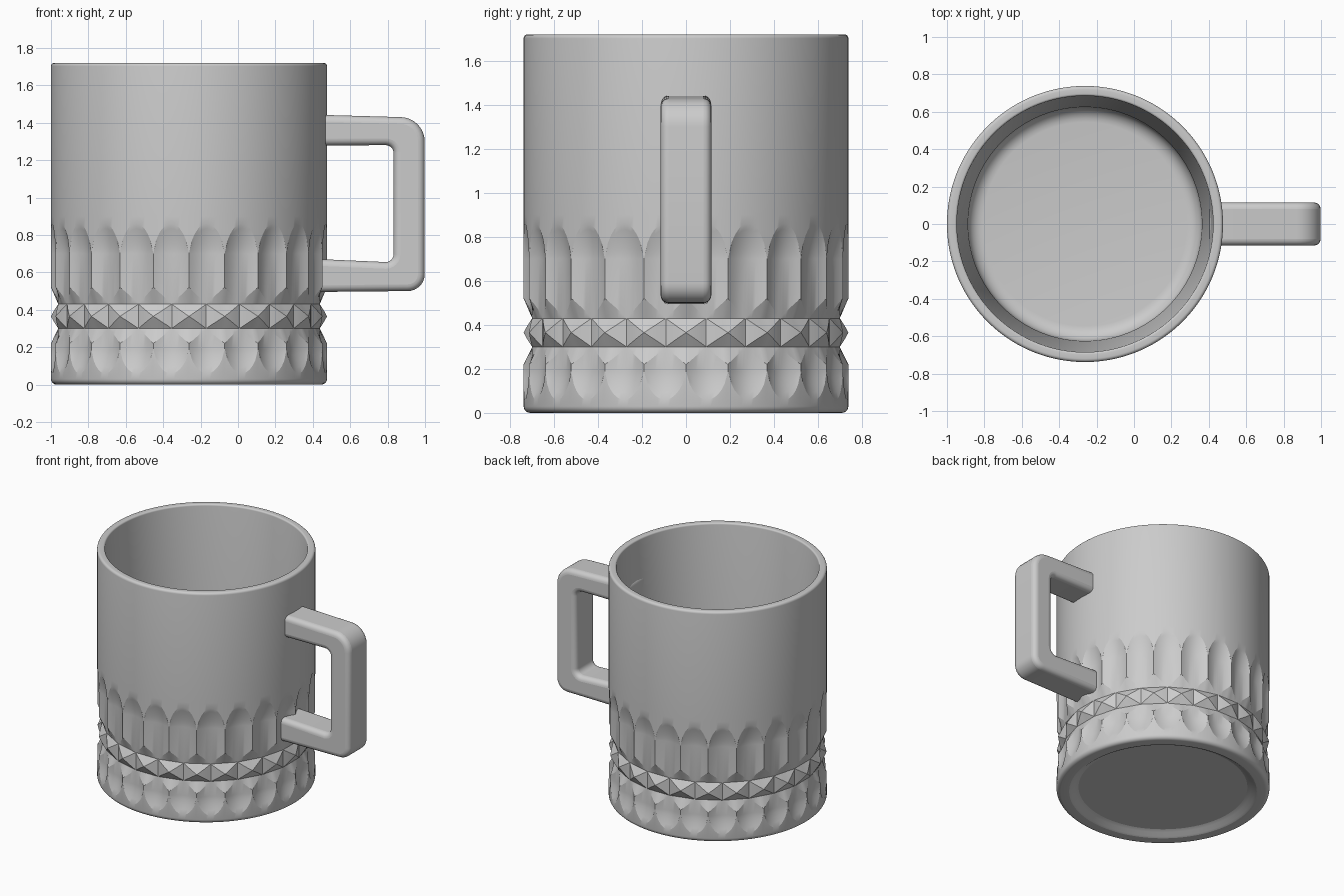
import bpy, bmesh
from math import sin, cos, pi, radians

if "Cube" in bpy.data.objects:
    bpy.data.objects.remove(bpy.data.objects["Cube"])

CX, R, RM = -0.262, 0.738, 0.705      # cup axis, outer radius, radius at flute middle
FLUTES, HALF = 24, 6                  # flutes around, columns per half flute
DEPTH = R - RM
STEP = pi / FLUTES


def arc(cr, cz, rad, a0, a1, n):
    """Points (r, z) along a circular arc, angles in degrees."""
    return [(cr + rad * cos(radians(a0 + (a1 - a0) * i / n)),
             cz + rad * sin(radians(a0 + (a1 - a0) * i / n))) for i in range(n + 1)]


def column(u):
    """Full (r, z) profile; u = 0 on the ridge between flutes, 1 in the flute middle."""
    s = 2 * u - u * u
    flute = R - DEPTH * s
    edge = R - DEPTH * u
    valley = RM * cos(STEP) / cos(u * STEP)

    # underside recess and rounded foot
    p = [(0, 0.035), (0.585, 0.035), (0.61, 0.025), (0.635, 0.006), (0.65, 0)]
    p += arc(R - 0.03, 0.03, 0.03, -90, 0, 5)

    # lower scallops
    for i in range(5):
        t = 1 - i / 4
        g = s * t ** 1.5
        p.append((R - DEPTH * (s - g), 0.19 - 0.13 * s ** 0.667 * t))

    # diamond band
    p += [(flute, 0.22 + 0.08 * u), (valley, 0.30),
          (edge, 0.365 - 0.065 * u), (edge, 0.365 + 0.065 * u),
          (valley, 0.43), (flute, 0.52 - 0.09 * u)]

    # upper flutes with arched tops
    for i in range(7):
        t = i / 6
        g = s * t ** 1.5
        p.append((R - DEPTH * (s - g), 0.70 + 0.16 * s ** 0.667 * t))

    # plain wall, rim, tapered inside and floor
    p += [(R, 0.9)]
    p += arc(R - 0.018, 1.702, 0.018, 0, 90, 5)
    p += arc(0.697, 1.708, 0.012, 90, 180, 5)
    p += [(0.625, 0.27)]
    p += arc(0.545, 0.23, 0.08, 0, -90, 6)
    p += [(0, 0.15)]
    return p


def finish(obj, angle):
    bpy.ops.object.select_all(action='DESELECT')
    obj.select_set(True)
    bpy.context.view_layer.objects.active = obj
    bpy.ops.object.shade_smooth_by_angle(angle=radians(angle))


def make_object(name, bm):
    bmesh.ops.recalc_face_normals(bm, faces=bm.faces)
    me = bpy.data.meshes.new(name)
    bm.to_mesh(me)
    bm.free()
    obj = bpy.data.objects.new(name, me)
    bpy.context.collection.objects.link(obj)
    return obj


# Cup body: the profile changes with the angle inside every flute
bm = bmesh.new()
cols = FLUTES * HALF * 2
rings = []
for c in range(cols):
    k = c % (2 * HALF)
    u = min(k, 2 * HALF - k) / HALF
    a = 2 * pi * c / cols
    rings.append([bm.verts.new((CX + r * cos(a), r * sin(a), z)) for r, z in column(u)])
for c in range(cols):
    A, B = rings[c], rings[(c + 1) % cols]
    for j in range(len(A) - 1):
        bm.faces.new((A[j], B[j], B[j + 1], A[j + 1]))
bmesh.ops.remove_doubles(bm, verts=bm.verts, dist=1e-5)
cup = make_object("cup_body", bm)
finish(cup, 20)

# Handle: rounded C outline, extruded across y and bevelled
X0, X1 = 0.405, 0.998
outline = [(X0, 0.495)] + arc(X1 - 0.09, 0.59, 0.09, -90, 0, 8)
outline += arc(X1 - 0.13, 1.30, 0.13, 0, 90, 8) + [(X0, 1.443), (X0, 1.278)]
outline += arc(0.79, 1.238, 0.042, 90, 0, 6)
outline += arc(0.79, 0.697, 0.042, 0, -90, 6) + [(X0, 0.672)]
W = 0.115
bm = bmesh.new()
face = bm.faces.new([bm.verts.new((x, -W, z)) for x, z in outline])
ext = bmesh.ops.extrude_face_region(bm, geom=[face])
bmesh.ops.translate(bm, vec=(0, 2 * W, 0),
                    verts=[g for g in ext['geom'] if isinstance(g, bmesh.types.BMVert)])
handle = make_object("handle", bm)
bev = handle.modifiers.new("soft_edges", 'BEVEL')
bev.width, bev.segments, bev.limit_method = 0.036, 5, 'ANGLE'
bev.angle_limit = radians(35)
bev.use_clamp_overlap = False
finish(handle, 30)
